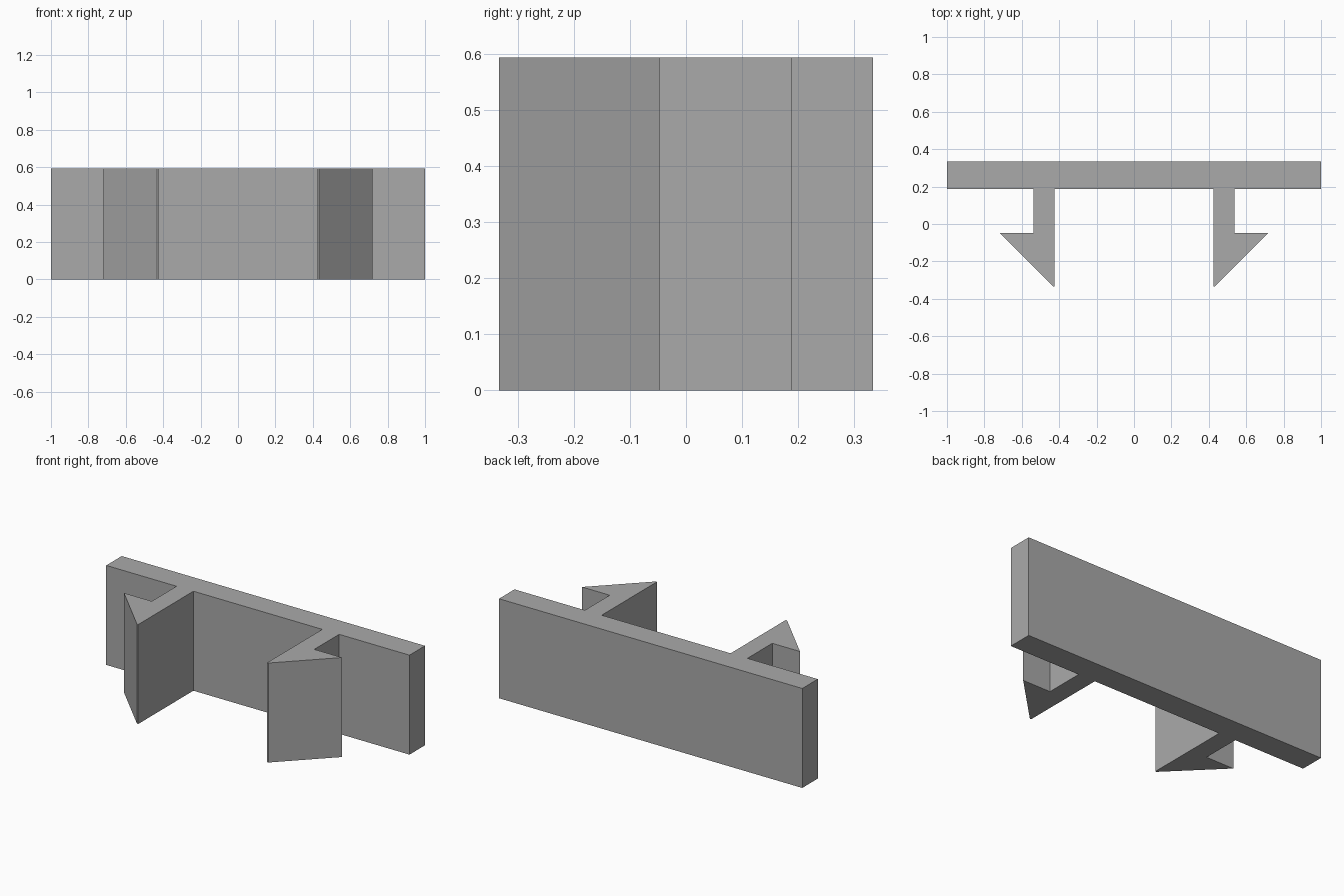
import bpy
import bmesh

cube = bpy.data.objects.get("Cube")
if cube:
    bpy.data.objects.remove(cube, do_unlink=True)

HEIGHT = 0.593
PLATE_FRONT, PLATE_BACK = 0.187, 0.333

# Single plain grey
grey = bpy.data.materials.new("plain_grey")
grey.use_nodes = True
grey.diffuse_color = (0.4, 0.4, 0.4, 1)
grey.node_tree.nodes["Principled BSDF"].inputs["Base Color"].default_value = (0.4, 0.4, 0.4, 1)


def extrude_profile(name, profile):
    """Raise a plan outline to the full height as a flat-faced solid."""
    bm = bmesh.new()
    face = bm.faces.new([bm.verts.new((x, y, 0)) for x, y in profile])
    top = bmesh.ops.extrude_face_region(bm, geom=[face])["geom"]
    verts = [v for v in top if isinstance(v, bmesh.types.BMVert)]
    bmesh.ops.translate(bm, verts=verts, vec=(0, 0, HEIGHT))
    bmesh.ops.recalc_face_normals(bm, faces=bm.faces)
    mesh = bpy.data.meshes.new(name)
    bm.to_mesh(mesh)
    bm.free()
    mesh.materials.append(grey)
    obj = bpy.data.objects.new(name, mesh)
    bpy.context.collection.objects.link(obj)
    return obj


# Back plate
extrude_profile("back_plate", [(-1, PLATE_FRONT), (1, PLATE_FRONT),
                               (1, PLATE_BACK), (-1, PLATE_BACK)])

# Barbed snap hooks, mirrored left and right
hook = [(0.425, PLATE_FRONT), (0.425, -0.333), (0.433, -0.333),
        (0.719, -0.047), (0.536, -0.047), (0.536, PLATE_FRONT)]
for side, sign in (("left", 1), ("right", -1)):
    extrude_profile(f"{side}_snap_hook", [(sign * x, y) for x, y in hook])
